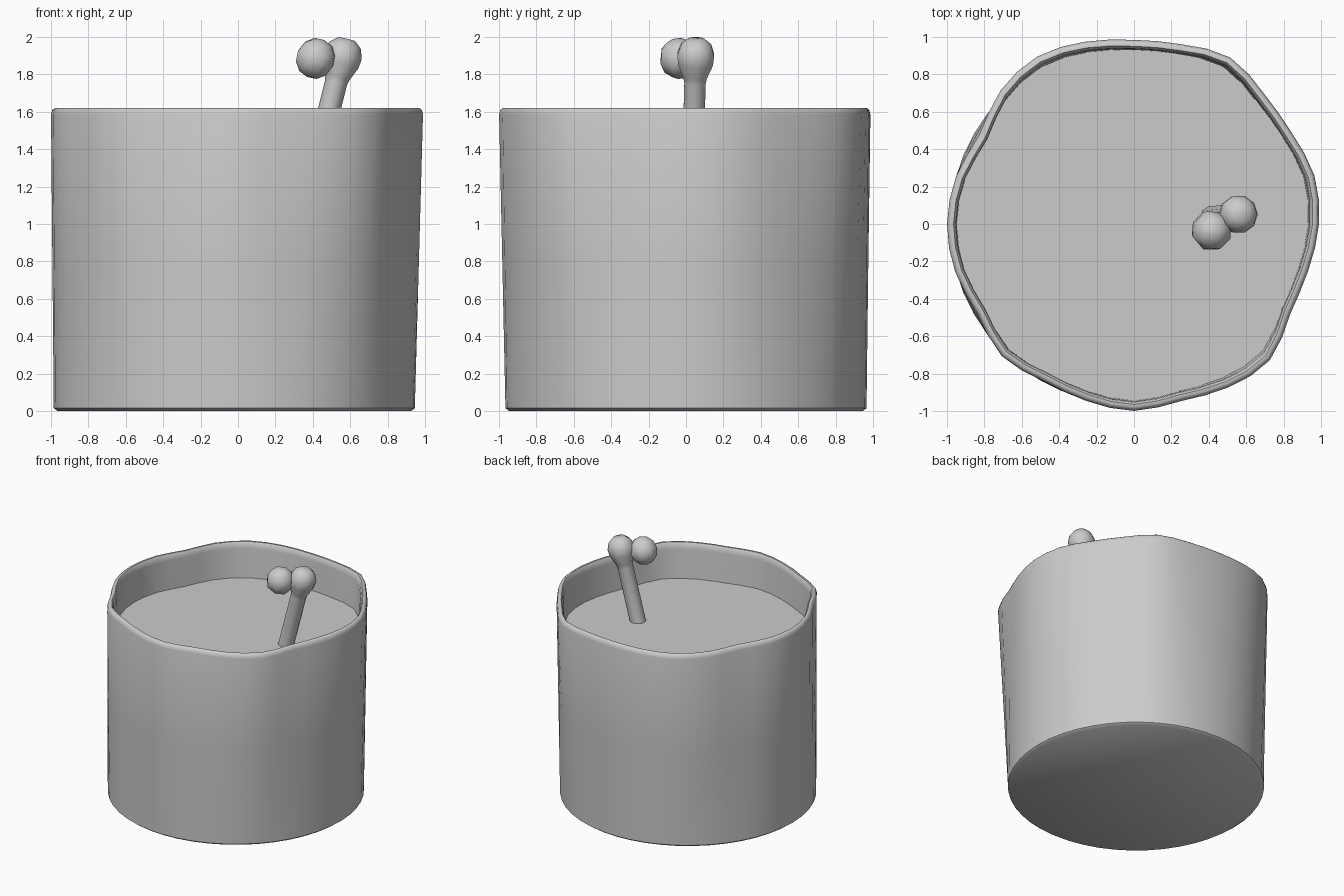
import bpy, bmesh
from math import cos, sin, pi, radians
from mathutils import Vector

cube = bpy.data.objects.get("Cube")
if cube:
    bpy.data.objects.remove(cube, do_unlink=True)

grey = bpy.data.materials.new("plain grey")
grey.use_nodes = True
COLOUR = (0.6, 0.6, 0.6, 1)
grey.diffuse_color = COLOUR
grey.node_tree.nodes["Principled BSDF"].inputs["Base Color"].default_value = COLOUR

SIDES = 48
# Uneven rim: one radius every 15 degrees, counter-clockwise from +x
RIM = [.99, 1.0, .975, .985, 1.03, .995, .985, 1.01, 1.035, 1.01, .955, .985,
       1.0, .99, .965, 1.0, .97, .98, 1.0, .98, 1.01, 1.03, .965, .965]
HEIGHT = 1.62
LEVEL = 1.33


def rim_radius(i):
    """Rim radius at side i, with a smooth curve through the given values."""
    k, odd = divmod(i, 2)
    if not odd:
        return RIM[k]
    a, b, c, d = (RIM[(k + j) % len(RIM)] for j in (-1, 0, 1, 2))
    return (9 * (b + c) - a - d) / 16


def wall_ring(z, inset):
    """Cross-section of the pot: a plain circle at the base, uneven at the rim."""
    t = z / HEIGHT
    points = []
    for i in range(SIDES):
        a = 2 * pi * i / SIDES
        r = .965 * (1 - t) + rim_radius(i) * t - inset
        points.append(Vector((r * cos(a) - .02 * (1 - t), r * sin(a), z)))
    return points


def round_ring(centre, axis, radius, sides):
    side = axis.cross(Vector((0, 1, 0))).normalized()
    other = axis.cross(side).normalized()
    return [centre + radius * (side * cos(2 * pi * i / sides) + other * sin(2 * pi * i / sides))
            for i in range(sides)]


def skin(name, rings, angle):
    """Join rings of points into a closed skin with capped ends."""
    bm = bmesh.new()
    loops = [[bm.verts.new(p) for p in ring] for ring in rings]
    for low, high in zip(loops, loops[1:]):
        n = len(low)
        for i in range(n):
            j = (i + 1) % n
            bm.faces.new((low[i], low[j], high[j], high[i]))
    bm.faces.new(list(reversed(loops[0])))
    bm.faces.new(loops[-1])
    bmesh.ops.recalc_face_normals(bm, faces=bm.faces)
    mesh = bpy.data.meshes.new(name)
    bm.to_mesh(mesh)
    bm.free()
    obj = bpy.data.objects.new(name, mesh)
    bpy.context.collection.objects.link(obj)
    finish(obj, angle)
    return obj


def finish(obj, angle):
    obj.data.materials.append(grey)
    bpy.ops.object.select_all(action="DESELECT")
    obj.select_set(True)
    bpy.context.view_layer.objects.active = obj
    bpy.ops.object.shade_smooth_by_angle(angle=radians(angle))


# Pot: base, outer wall, rounded rim, inner wall and floor
profile = [(0, .02), (.015, 0), (.8, 0), (1.585, 0), (1.61, .007), (HEIGHT, .02),
           (HEIGHT, .035), (1.605, .046), (1.57, .05), (.06, .05)]
skin("pot", [wall_ring(z, inset) for z, inset in profile], 50)

# Liquid: flat surface filling the pot
skin("liquid", [wall_ring(LEVEL - .02, .045), wall_ring(LEVEL, .045)], 30)

# Bone: leaning shaft that swells into the first knob
foot = Vector((.405, .035, 1.28))
top = Vector((.585, .055, 2.0))
axis = (top - foot).normalized()
swell = [(0, .06), (.66, .06), (.7, .066), (.8, .098), (.87, .103), (.94, .085), (.985, .045)]
skin("bone_shaft", [round_ring(foot.lerp(top, t), axis, r, 10) for t, r in swell], 60)

# Bone: second knob beside the first
bpy.ops.mesh.primitive_uv_sphere_add(segments=8, ring_count=6, radius=.11,
                                     location=(.415, -.035, 1.885), rotation=(.3, .35, .4))
knob = bpy.context.object
knob.name = "bone_knob"
finish(knob, 60)
